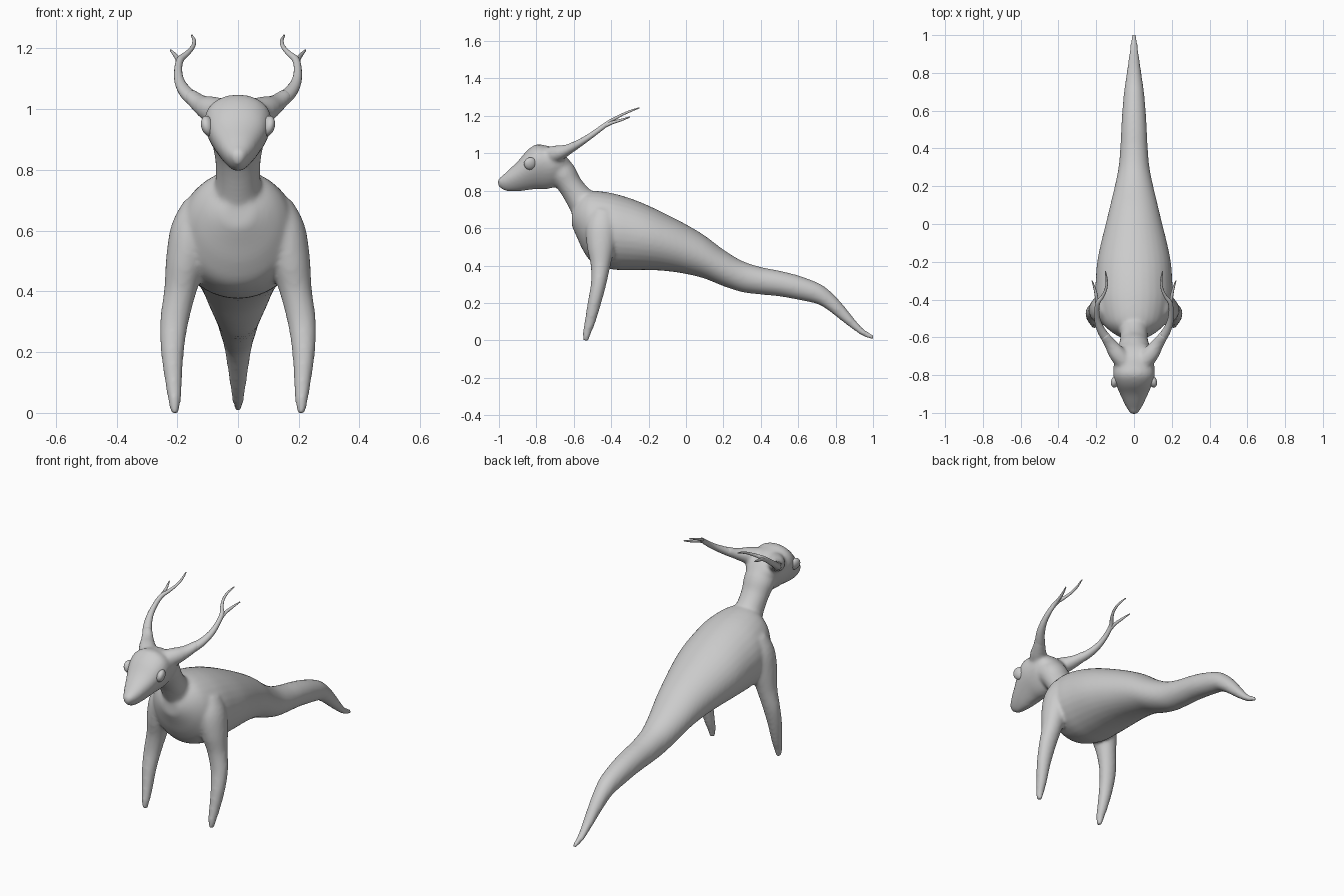
import bpy, bmesh, math
from mathutils import Vector


def catmull(pts, steps):
    # Smoothly resample a list of numeric tuples
    out = []
    n = len(pts)
    for i in range(n - 1):
        p0, p1, p2, p3 = pts[max(i - 1, 0)], pts[i], pts[i + 1], pts[min(i + 2, n - 1)]
        for s in range(steps):
            t = s / steps
            out.append([0.5 * (2 * b + (c - a) * t + (2 * a - 5 * b + 4 * c - d) * t * t
                               + (3 * b - a - 3 * c + d) * t ** 3)
                        for a, b, c, d in zip(p0, p1, p2, p3)])
    out.append(list(pts[-1]))
    return out


def loft(bm, stations, axis=None, taper=0.0, sides=24, steps=4, mirror=1):
    # Stations: x, y, z, half width, half depth
    st = catmull(stations, steps)
    rings, ends = [], []
    for i, s in enumerate(st):
        c = Vector(s[:3])
        t = axis or (Vector(st[min(i + 1, len(st) - 1)][:3]) - Vector(st[max(i - 1, 0)][:3]))
        t = Vector(t).normalized()
        side = Vector((1, 0, 0))
        side = (side - t * side.dot(t)).normalized()
        up = t.cross(side)
        ring = []
        for k in range(sides):
            a = 2 * math.pi * k / sides
            w = max(s[3], 0.003) * (1 + taper * math.sin(a))
            p = c + side * w * math.cos(a) + up * max(s[4], 0.003) * math.sin(a)
            ring.append(bm.verts.new((p.x * mirror, p.y, p.z)))
        rings.append(ring)
    for r0, r1 in zip(rings, rings[1:]):
        for k in range(sides):
            j = (k + 1) % sides
            bm.faces.new((r0[k], r0[j], r1[j], r1[k]))
    bm.faces.new(rings[0])
    bm.faces.new(rings[-1])


def finish(bm, name):
    bmesh.ops.recalc_face_normals(bm, faces=bm.faces)
    me = bpy.data.meshes.new(name)
    bm.to_mesh(me)
    bm.free()
    me.polygons.foreach_set("use_smooth", [True] * len(me.polygons))
    ob = bpy.data.objects.new(name, me)
    bpy.context.collection.objects.link(ob)
    return ob


def profile(rows):
    # y, top, bottom, half width -> stations
    return [(0, y, (a + b) / 2, w, (a - b) / 2) for y, a, b, w in rows]


bm = bmesh.new()

# Torso and tail
loft(bm, profile([
    (-.61, .70, .61, .05), (-.585, .745, .555, .10), (-.55, .785, .48, .145),
    (-.50, .80, .415, .18), (-.40, .788, .38, .205), (-.30, .76, .376, .203),
    (-.20, .72, .376, .195), (-.10, .672, .37, .175), (0, .62, .355, .15),
    (.10, .56, .33, .126), (.20, .485, .29, .102), (.30, .425, .258, .082),
    (.40, .392, .245, .073), (.50, .372, .235, .068), (.60, .347, .217, .062),
    (.70, .31, .195, .053), (.75, .28, .168, .046), (.80, .235, .13, .039),
    (.85, .178, .09, .032), (.90, .115, .053, .026), (.95, .06, .02, .019),
    (1.007, .026, .002, .012)]), axis=(0, -1, 0), sides=32)

# Neck
loft(bm, [(0, -.42, .62, .13, .12), (0, -.51, .69, .10, .095), (0, -.57, .76, .075, .074),
          (0, -.62, .83, .075, .066), (0, -.66, .89, .085, .075), (0, -.72, .95, .085, .08)])

# Head, wide at the brow and narrow at the jaw
loft(bm, profile([
    (-1.007, .86, .825, .016), (-.98, .882, .805, .034), (-.95, .91, .796, .05),
    (-.90, .957, .796, .072), (-.85, 1.015, .802, .093), (-.80, 1.048, .808, .106),
    (-.75, 1.042, .808, .104), (-.70, 1.03, .82, .098), (-.655, 1.0, .86, .08),
    (-.63, .97, .90, .05)]), axis=(0, -1, 0), taper=.3)

# Legs and the flared antler roots
for m in (1, -1):
    loft(bm, [(.12, -.44, .68, .06, .07), (.15, -.45, .60, .072, .085),
              (.172, -.455, .50, .066, .075), (.191, -.457, .40, .053, .053),
              (.21, -.468, .30, .047, .041), (.216, -.490, .20, .038, .036),
              (.212, -.513, .10, .028, .029), (.209, -.53, .04, .021, .022),
              (.209, -.535, -.003, .013, .015)], mirror=m)
    loft(bm, [(.05, -.73, .985, .05, .05), (.09, -.685, 1.0, .045, .044),
              (.125, -.635, 1.018, .034, .03), (.16, -.585, 1.048, .026, .022)],
         mirror=m)

body = finish(bm, "body")
rm = body.modifiers.new("Blend", 'REMESH')
rm.mode = 'VOXEL'
rm.voxel_size = 0.009
rm.use_smooth_shade = True
sm = body.modifiers.new("Soften", 'SMOOTH')
sm.factor = 0.5
sm.iterations = 10

for m, label in ((1, "left"), (-1, "right")):
    # Antler stem with two tines
    bm = bmesh.new()
    loft(bm, [(.10, -.67, 1.005, .03, .03), (.135, -.62, 1.025, .027, .025),
              (.17, -.57, 1.054, .023, .02), (.192, -.515, 1.09, .017, .016),
              (.197, -.46, 1.13, .013, .014), (.19, -.415, 1.163, .012, .012),
              (.168, -.385, 1.183, .009, .009), (.149, -.345, 1.205, .007, .007),
              (.144, -.30, 1.225, .006, .006), (.152, -.25, 1.243, .003, .003)],
         sides=14, mirror=m)
    loft(bm, [(.196, -.45, 1.138, .010, .010), (.197, -.40, 1.162, .009, .009),
              (.206, -.35, 1.177, .007, .007), (.222, -.30, 1.194, .003, .003)],
         sides=12, mirror=m)
    finish(bm, "antler_" + label)

    # Eye
    bm = bmesh.new()
    bmesh.ops.create_uvsphere(bm, u_segments=24, v_segments=16, radius=1)
    eye = finish(bm, "eye_" + label)
    eye.scale = (.021, .034, .034)
    eye.location = (m * .099, -.833, .945)
    eye.rotation_euler = (0, m * .25, m * .3)
